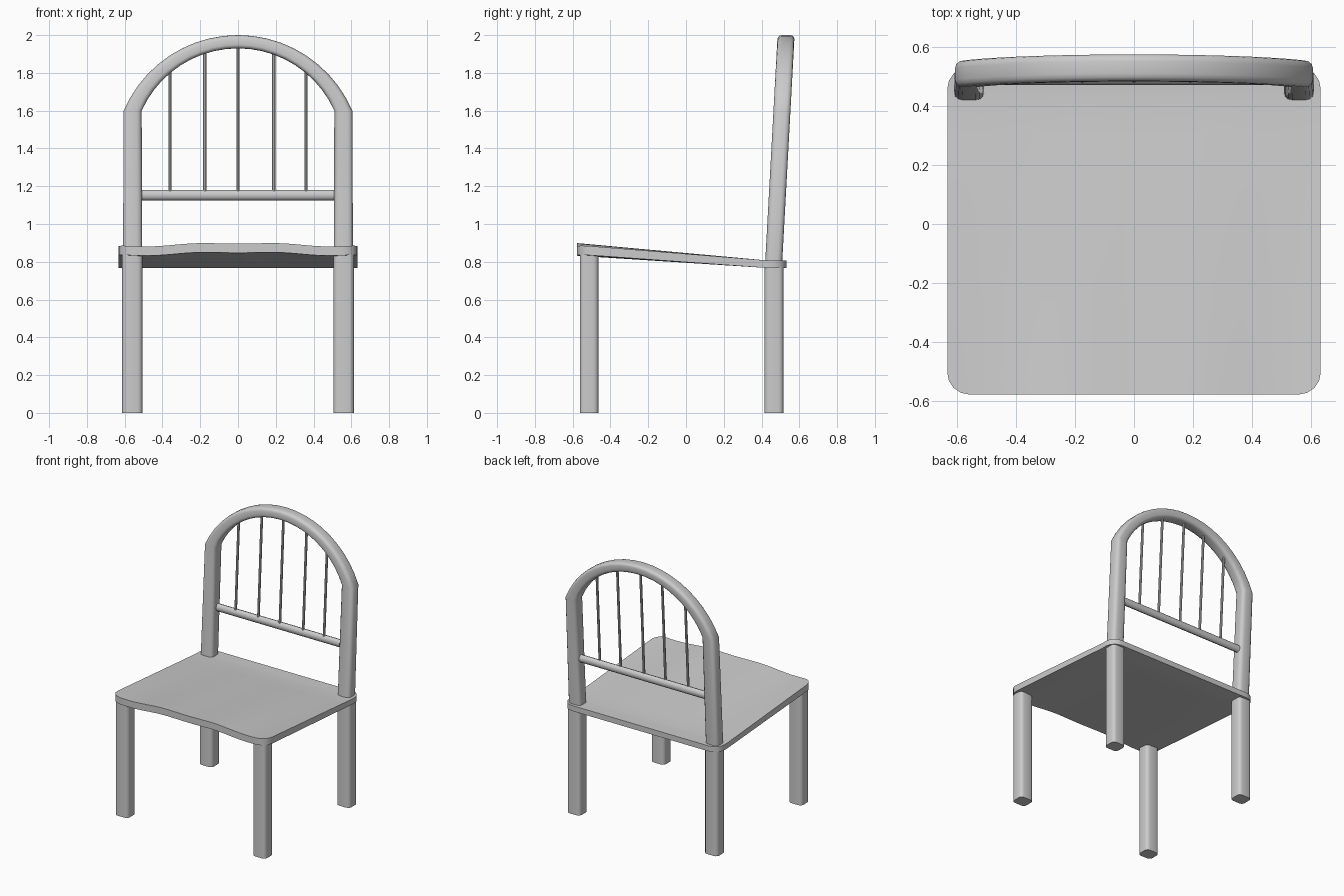
import bpy, bmesh, math

if "Cube" in bpy.data.objects:
    bpy.data.objects.remove(bpy.data.objects["Cube"])


def finish(bm, name, angle=35):
    bmesh.ops.recalc_face_normals(bm, faces=bm.faces)
    me = bpy.data.meshes.new(name)
    bm.to_mesh(me)
    bm.free()
    ob = bpy.data.objects.new(name, me)
    bpy.context.collection.objects.link(ob)
    bpy.ops.object.select_all(action='DESELECT')
    ob.select_set(True)
    bpy.context.view_layer.objects.active = ob
    bpy.ops.object.shade_smooth_by_angle(angle=math.radians(angle))
    return ob


def loft(rings, name):
    bm = bmesh.new()
    loops = [[bm.verts.new(p) for p in r] for r in rings]
    for a, b in zip(loops, loops[1:]):
        for i in range(len(a)):
            j = (i + 1) % len(a)
            bm.faces.new((a[i], a[j], b[j], b[i]))
    bm.faces.new(loops[0])
    bm.faces.new(loops[-1])
    return finish(bm, name)


def rounded(w, d, r, seg=3):
    # rounded rectangle section with half sizes w, d
    pts = []
    for k, (sx, sy) in enumerate([(1, 1), (-1, 1), (-1, -1), (1, -1)]):
        for s in range(seg + 1):
            a = math.pi / 2 * (k + s / seg)
            pts.append((sx * (w - r) + r * math.cos(a), sy * (d - r) + r * math.sin(a)))
    return pts


def circle(rx, ry, n):
    return [(rx * math.cos(2 * math.pi * i / n), ry * math.sin(2 * math.pi * i / n)) for i in range(n)]


def back_y(z):
    # centre line of the reclined backrest
    return 0.465 + (z - 0.81) * 0.0545


# Seat: rounded slab sloping to the back with a wavy front edge
X, Y0, Y1, R = 0.632, -0.577, 0.532, 0.075


def seat_z(x, y):
    t = min(1, (y - Y0) / (0.42 - Y0))
    wave = 0.009 * math.cos((abs(x) - 0.18) * math.pi / 0.31) if abs(x) > 0.18 else 0.006 + 0.003 * abs(x) / 0.18
    return 0.89 - 0.082 * t + wave * (1 - t)


corner = [(R * (1 - math.cos(a)), R * (1 - math.sin(a))) for a in [math.radians(d) for d in (0, 22.5, 45, 67.5, 90)]]
rows = [(Y0 + a, X - b) for a, b in corner]
rows += [(y, X) for y in (-0.35, -0.2, 0, 0.2, 0.3, 0.42)]
rows += [(Y1 - a, X - b) for a, b in reversed(corner)]
N = 28
bm = bmesh.new()
grid = [[bm.verts.new((w * (2 * i / N - 1), y, seat_z(w * (2 * i / N - 1), y))) for i in range(N + 1)] for y, w in rows]
for a, b in zip(grid, grid[1:]):
    for i in range(N):
        bm.faces.new((a[i], a[i + 1], b[i + 1], b[i]))
ext = bmesh.ops.extrude_face_region(bm, geom=bm.faces[:], use_keep_orig=True)
for v in ext["geom"]:
    if isinstance(v, bmesh.types.BMVert):
        v.co.z -= 0.049 - 0.009 * min(1, (v.co.y - Y0) / 1.0)
finish(bm, "seat")

# Legs
for side, s in (("left", -1), ("right", 1)):
    for name, y, d, top in (("front", -0.513, 0.049, 0.85), ("back", 0.466, 0.05, 0.79)):
        sec = rounded(0.054, d, 0.025)
        loft([[(s * 0.56 + a, y + b, z) for a, b in sec] for z in (0, top)], f"{name}_leg_{side}")

# Back frame: two posts joined by an arch, lofted as one piece
sec = rounded(1, 1, 0.55)
DEPTH = 0.045
IN_R, IN_Z, OUT_R, OUT_Z = 0.559, 1.371, 0.6575, 1.3425


def frame_ring(inner, outer):
    ring = []
    for u, v in sec:
        k = (u + 1) / 2
        x = inner[0] + (outer[0] - inner[0]) * k
        z = inner[1] + (outer[1] - inner[1]) * k
        ring.append((x, back_y(z) + v * DEPTH, z))
    return ring


rings = [frame_ring((-0.507, 0.79), (-0.609, 0.79))]
STEPS = 20
for i in range(STEPS + 1):
    t = 2 * i / STEPS - 1
    a, b = t * math.radians(65.8), t * math.radians(67)
    rings.append(frame_ring((IN_R * math.sin(a), IN_Z + IN_R * math.cos(a)),
                            (OUT_R * math.sin(b), OUT_Z + OUT_R * math.cos(b))))
rings.append(frame_ring((0.507, 0.79), (0.609, 0.79)))
loft(rings, "back_frame")

# Lower rail of the back
loft([[(x, 0.493 + a, 1.153 + b) for a, b in circle(0.022, 0.028, 12)] for x in (-0.53, 0.53)], "back_rail")

# Spindles
for n, x in enumerate((-0.36, -0.175, 0, 0.19, 0.36)):
    top = IN_Z + math.sqrt(IN_R ** 2 - x * x) + 0.02
    loft([[(x + a, back_y(z) + 0.003 + b, z) for a, b in circle(0.009, 0.009, 8)] for z in (1.16, top)],
         f"spindle_{n + 1}")
